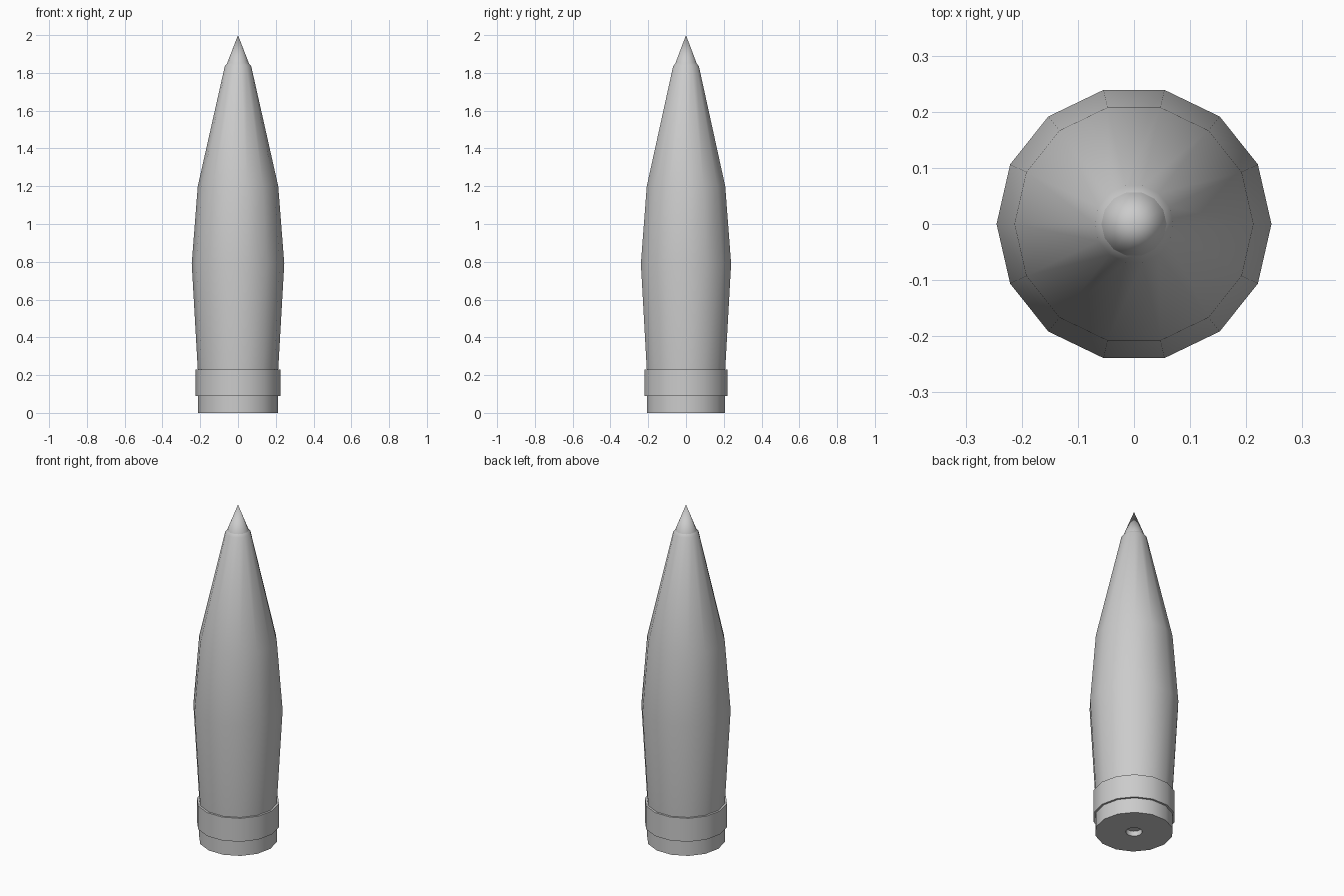
import bpy, bmesh
from math import cos, sin, pi, radians

if "Cube" in bpy.data.objects:
    bpy.data.objects.remove(bpy.data.objects["Cube"])

SIDES = 14


def lathe(name, profile):
    """Revolve (radius, z) points; zero radius makes a pole, open ends are capped."""
    bm = bmesh.new()
    rings = []
    for r, z in profile:
        if r == 0:
            rings.append([bm.verts.new((0, 0, z))])
        else:
            rings.append([bm.verts.new((r * cos(2 * pi * i / SIDES),
                                        r * sin(2 * pi * i / SIDES), z))
                          for i in range(SIDES)])
    for a, b in zip(rings, rings[1:]):
        for i in range(SIDES):
            j = (i + 1) % SIDES
            if len(b) == 1:
                bm.faces.new((a[i], a[j], b[0]))
            else:
                bm.faces.new((a[i], a[j], b[j], b[i]))
    for end in (rings[0], rings[-1]):
        if len(end) > 1:
            bm.faces.new(end)
    bmesh.ops.recalc_face_normals(bm, faces=bm.faces)
    mesh = bpy.data.meshes.new(name)
    bm.to_mesh(mesh)
    bm.free()
    ob = bpy.data.objects.new(name, mesh)
    bpy.context.collection.objects.link(ob)
    bpy.ops.object.select_all(action='DESELECT')
    ob.select_set(True)
    bpy.context.view_layer.objects.active = ob
    bpy.ops.object.shade_smooth_by_angle(angle=radians(30))
    return ob


# Shell body: base recess, foot, drive band, tapered body, nose lip
lathe("shell_body", [
    (0.045, 0.03), (0.045, 0.0), (0.213, 0.0), (0.213, 0.09),
    (0.225, 0.09), (0.225, 0.23), (0.213, 0.23),
    (0.245, 0.79), (0.213, 1.20), (0.07, 1.835), (0.058, 1.85)])

# Pointed fuse tip
lathe("fuse_tip", [(0.058, 1.85), (0, 2.0)])
